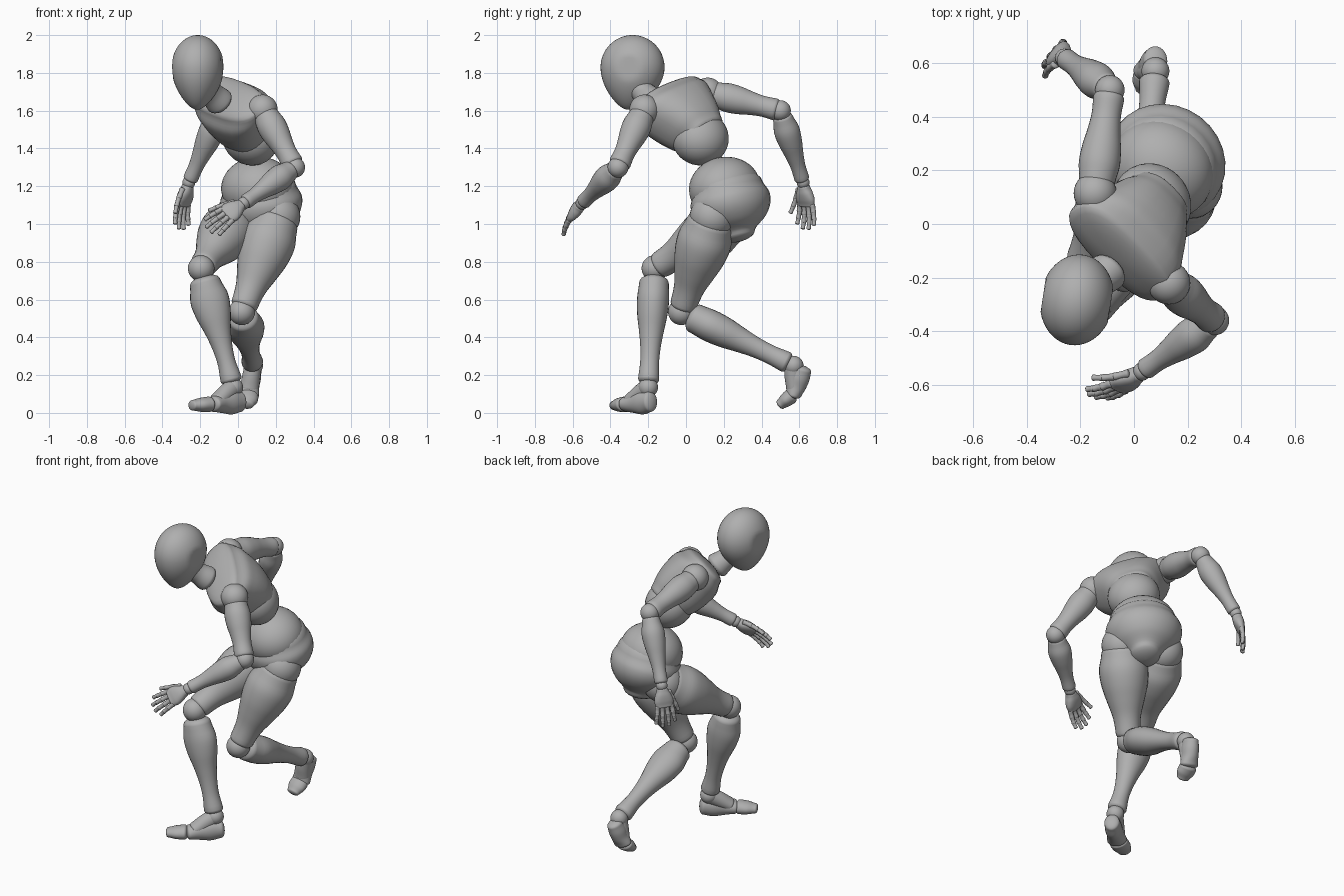
import bpy
import bmesh
from math import sin, cos, pi
from mathutils import Vector, Matrix

if "Cube" in bpy.data.objects:
    bpy.data.objects.remove(bpy.data.objects["Cube"])

GREY = (0.43, 0.43, 0.43, 1)
clay = bpy.data.materials.new("grey clay")
clay.use_nodes = True
clay.diffuse_color = GREY
clay.node_tree.nodes["Principled BSDF"].inputs["Base Color"].default_value = GREY


def finish(name, bm):
    bmesh.ops.recalc_face_normals(bm, faces=bm.faces)
    for face in bm.faces:
        face.smooth = True
    mesh = bpy.data.meshes.new(name)
    bm.to_mesh(mesh)
    bm.free()
    mesh.materials.append(clay)
    obj = bpy.data.objects.new(name, mesh)
    bpy.context.collection.objects.link(obj)
    return obj


def frame(axis, side):
    """Side, depth and axis directions at right angles."""
    w = Vector(axis).normalized()
    s = Vector(side)
    s = (s - w * s.dot(w)).normalized()
    return s, w.cross(s), w


def blend(values, u):
    """Smooth curve through evenly spaced values."""
    n = len(values) - 1
    i = min(int(u * n), n - 1)
    f = u * n - i
    a, b, c, d = (values[max(0, min(n, i + k))] for k in (-1, 0, 1, 2))
    return b + f * (c - a + f * (2*a - 5*b + 4*c - d + f * (3*b - a - 3*c + d))) / 2


def loft(name, a, b, side, widths, depths=None, box=1.0, cap=0.5, sides=28, steps=20):
    """Rounded body from a to b with oval sections."""
    a, b = Vector(a), Vector(b)
    depths = depths or widths
    s, d, w = frame(b - a, side)
    stations = []
    for k in range(6):
        t = pi / 2 * (k + 0.1) / 6
        stations.append((0, sin(t), -cos(t)))
    stations += [(k / steps, 1, 0) for k in range(steps + 1)]
    stations += [(1, r, -h) for u, r, h in reversed(stations[:6])]
    bm = bmesh.new()
    rings = []
    for u, scale, bulge in stations:
        rw, rd = blend(widths, u), blend(depths, u)
        centre = a.lerp(b, u) + w * bulge * cap * min(rw, rd)
        ring = []
        for k in range(sides):
            t = 2 * pi * k / sides
            x, y = (abs(v) ** box * (1 if v > 0 else -1) for v in (cos(t), sin(t)))
            ring.append(bm.verts.new(centre + s * x * rw * scale + d * y * rd * scale))
        rings.append(ring)
    for lo, hi in zip(rings, rings[1:]):
        for k in range(sides):
            m = (k + 1) % sides
            bm.faces.new((lo[k], lo[m], hi[m], hi[k]))
    bm.faces.new(rings[0])
    bm.faces.new(rings[-1])
    return finish(name, bm)


def ball(name, centre, radii, axis=(0, 0, 1), side=(1, 0, 0)):
    bm = bmesh.new()
    bmesh.ops.create_uvsphere(bm, u_segments=32, v_segments=20, radius=1)
    if isinstance(radii, float):
        radii = (radii,) * 3
    axes = frame(axis, side)
    for v in bm.verts:
        v.co = Vector(centre) + sum((e * r * c for e, r, c in zip(axes, radii, v.co)), Vector())
    return finish(name, bm)


# Head: egg with a tapered chin and flattened temples
bm = bmesh.new()
bmesh.ops.create_uvsphere(bm, u_segments=48, v_segments=32, radius=1)
turn = Matrix.Rotation(-0.15, 3, "Z")
for v in bm.verts:
    x, y, z = v.co
    taper = 1 - 0.3 * z * z if z < 0 else 1
    x = max(-0.127, min(0.127, x * 0.138 * taper))
    y = y * 0.17 * taper - 0.02 * min(z, 0) ** 2
    v.co = Vector((-0.213, -0.283, 1.83)) + turn @ Vector((x, y, z * (0.225 if z < 0 else 0.17)))
finish("head", bm)

# Torso, leaning forward and twisted: broad boxy shoulders over a round abdomen
UP = Vector((-0.41, -0.64, 0.64))
ACROSS = Vector((0.63, -0.75, -0.21))
chest = Vector((-0.045, -0.095, 1.65))
loft("neck", (-0.1, -0.18, 1.65), (-0.175, -0.26, 1.73), ACROSS, [0.075, 0.063, 0.066])
loft("chest", chest - UP * 0.28, chest + UP * 0.015, ACROSS,
     [0.13, 0.16, 0.185, 0.21, 0.235, 0.245], [0.13, 0.15, 0.162, 0.165, 0.158, 0.125],
     box=0.78, cap=0.35)
ball("abdomen", (0.065, 0.075, 1.455), (0.155, 0.14, 0.15), UP, ACROSS)

# Pelvis with a separate waist shell
HIP_LINE = (0.75, -0.62, 0.15)
loft("pelvis", (0.14, 0.27, 0.95), (0.115, 0.22, 1.19), HIP_LINE,
     [0.09, 0.17, 0.215, 0.225, 0.2], [0.1, 0.165, 0.2, 0.205, 0.182])
ball("waist", (0.105, 0.205, 1.19), (0.2, 0.185, 0.165), (-0.1, -0.2, 1), HIP_LINE)


def arm(label, shoulder, elbow, wrist):
    shoulder, elbow, wrist = map(Vector, (shoulder, elbow, wrist))
    out = (elbow - shoulder).cross(wrist - elbow)
    ball(label + "_shoulder", shoulder, 0.08)
    loft(label + "_upper_arm", shoulder.lerp(elbow, 0.12), shoulder.lerp(elbow, 0.92), out,
         [0.068, 0.077, 0.073, 0.062, 0.055, 0.058])
    ball(label + "_elbow", elbow, 0.055)
    loft(label + "_forearm", elbow.lerp(wrist, 0.1), elbow.lerp(wrist, 0.94), out,
         [0.053, 0.068, 0.063, 0.05, 0.04, 0.04])
    ball(label + "_wrist", wrist, 0.034)


def hand(label, wrist, along, spread, curl_sign):
    wrist = Vector(wrist)
    f = Vector(along).normalized()
    g = frame(f, spread)[0]
    curl = f.cross(g) * curl_sign
    loft(label + "_palm", wrist + f * 0.025, wrist + f * 0.125, g,
         [0.033, 0.048, 0.057, 0.053], [0.03, 0.032, 0.028, 0.02], box=0.85)
    digits = []
    for k, finger in enumerate(("index", "middle", "ring", "little")):
        off = k - 1.5
        length = 0.044 - 0.003 * off * off
        start = wrist + f * (0.132 - 0.004 * off * off) + g * off * 0.028
        digits.append((finger, start, f + g * off * 0.1, length))
    digits.append(("thumb", wrist + f * 0.04 - g * 0.038, f - g * 0.4, 0.05))
    for finger, point, heading, length in digits:
        for j in range(3):
            heading = (heading + curl * 0.14).normalized()
            r = 0.015 - 0.0015 * j
            end = point + heading * length
            loft(f"{label}_{finger}_{j + 1}", point, end, g, [r * 1.05, r * 0.9, r],
                 sides=12, steps=6)
            point = end + heading * 0.004
            length *= 0.85


def leg(label, hip, knee, ankle):
    hip, knee, ankle = map(Vector, (hip, knee, ankle))
    ball(label + "_hip", hip, 0.12)
    loft(label + "_thigh", hip.lerp(knee, 0.08), hip.lerp(knee, 0.92), (1, 0, 0),
         [0.125, 0.145, 0.136, 0.11, 0.082, 0.072])
    ball(label + "_knee", knee, 0.07)
    loft(label + "_shin", knee.lerp(ankle, 0.12), knee.lerp(ankle, 0.93), (1, 0, 0),
         [0.082, 0.103, 0.093, 0.07, 0.054, 0.048, 0.057],
         [0.078, 0.085, 0.08, 0.066, 0.054, 0.05, 0.056])
    ball(label + "_ankle", ankle, 0.052)


def foot(label, ankle, heel, sole, toe, side, top):
    ankle, heel, sole, toe = map(Vector, (ankle, heel, sole, toe))
    loft(label + "_foot", heel, sole, side, [0.045, 0.05, 0.05, 0.058], [0.055, top, 0.053, 0.042])
    loft(label + "_instep", ankle, ankle.lerp(sole, 0.8), side, [0.046, 0.048, 0.05], [0.05, 0.048, 0.04])
    loft(label + "_toes", sole.lerp(toe, 0.22), toe, side, [0.056, 0.055, 0.04], [0.041, 0.037, 0.028])


# Limbs, each from its joints
LEFT_ANKLE, RIGHT_ANKLE = (0.08, 0.57, 0.25), (-0.025, -0.2, 0.135)
arm("left", (0.13, -0.22, 1.605), (0.3, -0.36, 1.3), (0.03, -0.55, 1.11))
arm("right", (-0.145, 0.115, 1.695), (-0.09, 0.5, 1.6), (-0.26, 0.62, 1.22))
hand("left", (0.03, -0.55, 1.11), (-0.72, -0.46, -0.5), (0.6, -0.3, -0.7), -1)
hand("right", (-0.26, 0.62, 1.22), (-0.25, 0.13, -0.95), (0.65, 0.75, 0.05), 1)
leg("left", (0.21, 0.14, 1.04), (0.02, -0.025, 0.535), LEFT_ANKLE)
leg("right", (-0.01, 0.25, 1.03), (-0.195, -0.165, 0.765), RIGHT_ANKLE)
foot("left", LEFT_ANKLE, (0.08, 0.61, 0.23), (0.055, 0.57, 0.1), (0.045, 0.5, 0.045), (1, 0, 0), 0.058)
foot("right", RIGHT_ANKLE, (0.01, -0.19, 0.06), (-0.13, -0.31, 0.047), (-0.24, -0.37, 0.04),
     (0.6, -0.75, 0), 0.064)
